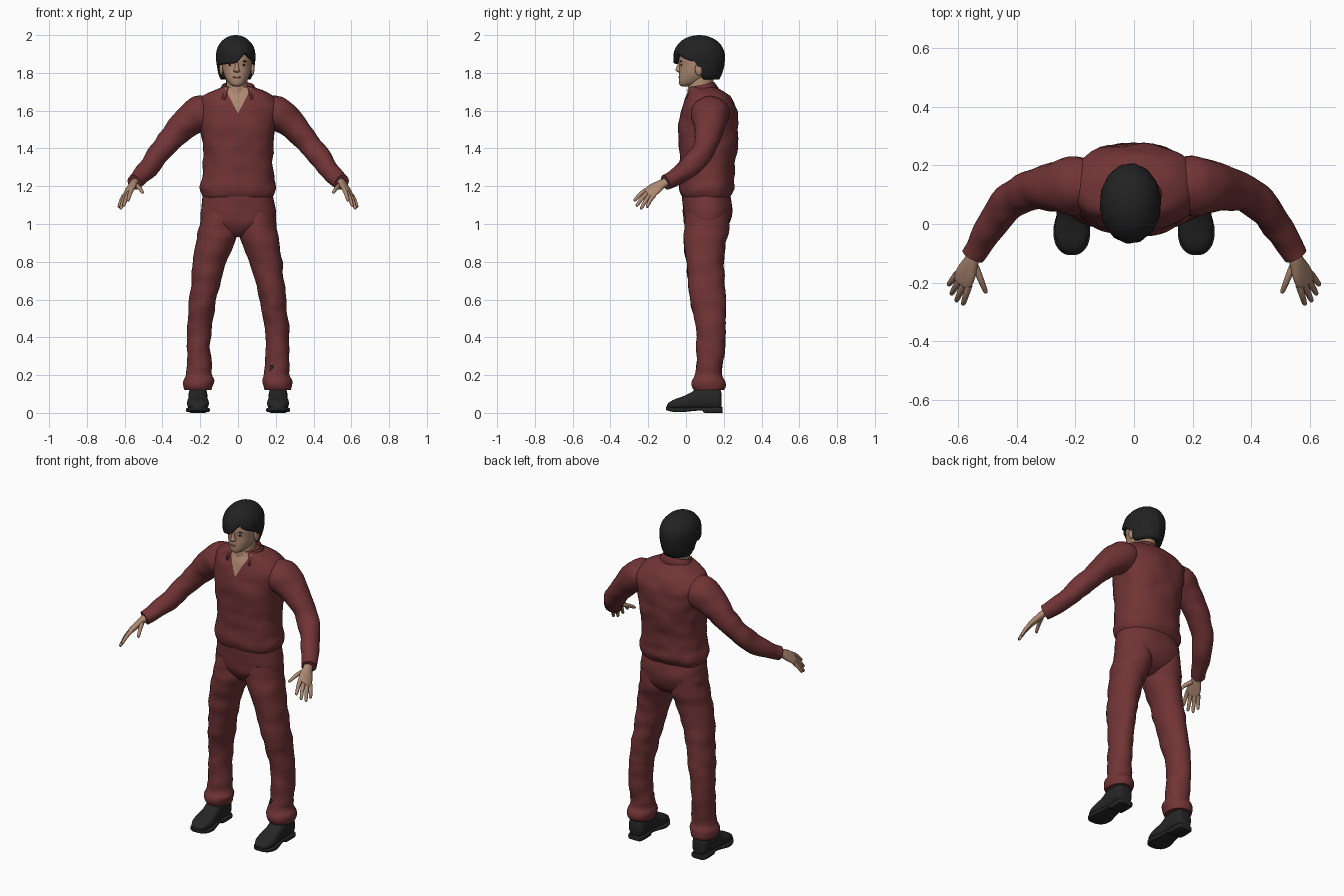
import bpy, bmesh
from math import sin, cos, pi, radians, sqrt
from mathutils import Vector, noise

if "Cube" in bpy.data.objects:
    bpy.data.objects.remove(bpy.data.objects["Cube"])

X, Y, Z = Vector((1, 0, 0)), Vector((0, 1, 0)), Vector((0, 0, 1))


def material(name, *rgb):
    mat = bpy.data.materials.new(name)
    mat.use_nodes = True
    colour = (*rgb, 1)
    mat.diffuse_color = colour
    mat.node_tree.nodes["Principled BSDF"].inputs["Base Color"].default_value = colour
    return mat


CLOTH = material("dark red cloth", .165, .034, .036)
SKIN = material("skin", .42, .25, .165)
HAIR = material("black hair", .016, .016, .017)
LEATHER = material("black leather", .019, .019, .02)
LIP = material("lip", .27, .12, .09)


def finish(name, bm, mat):
    bmesh.ops.recalc_face_normals(bm, faces=bm.faces)
    mesh = bpy.data.meshes.new(name)
    bm.to_mesh(mesh)
    bm.free()
    mesh.materials.append(mat)
    obj = bpy.data.objects.new(name, mesh)
    bpy.context.collection.objects.link(obj)
    bpy.ops.object.select_all(action='DESELECT')
    obj.select_set(True)
    bpy.context.view_layer.objects.active = obj
    bpy.ops.object.shade_smooth_by_angle(angle=radians(50))
    return obj


def bridge(bm, rows, closed=True):
    for low, high in zip(rows, rows[1:]):
        n = len(low)
        for i in range(n if closed else n - 1):
            j = (i + 1) % n
            bm.faces.new((low[i], low[j], high[j], high[i]))


def smooth_rings(rings, steps):
    """Catmull-Rom interpolation of ring centres and radii."""
    rings = [Vector(r) for r in rings]
    out = []
    for i in range(len(rings) - 1):
        p0, p1, p2 = rings[max(i - 1, 0)], rings[i], rings[i + 1]
        p3 = rings[min(i + 2, len(rings) - 1)]
        for k in range(steps):
            t = k / steps
            out.append((p1 * 2 + (p2 - p0) * t + (p0 * 2 - p1 * 5 + p2 * 4 - p3) * t * t
                        + (p1 * 3 - p0 - p2 * 3 + p3) * t ** 3) / 2)
    return out + [rings[-1]]


def loft(name, rings, mat, u=X, v=Y, follow=False, power=1, folds=0, sides=28, steps=4):
    """Skin of (x, y, z, radius u, radius v) rings; follow turns them along the path."""
    rings = smooth_rings(rings, steps)
    centres = [Vector(r[:3]) for r in rings]
    bm = bmesh.new()
    rows = []
    for i, (c, r) in enumerate(zip(centres, rings)):
        a, b = u, v
        if follow:
            t = (centres[min(i + 1, len(rings) - 1)] - centres[max(i - 1, 0)]).normalized()
            a = (u - t * u.dot(t)).normalized()
            b = t.cross(a)
        row = []
        for k in range(sides):
            ca, sa = cos(2 * pi * k / sides), sin(2 * pi * k / sides)
            ca, sa = [(abs(w) ** power) * (1 if w > 0 else -1) for w in (ca, sa)]
            offset = a * ca * max(r[3], .001) + b * sa * max(r[4], .001)
            p = c + offset
            wave = noise.noise(Vector((p.x * 11, p.y * 11, p.z * 17)))
            row.append(bm.verts.new(p + offset.normalized() * wave * folds))
        rows.append(row)
    bridge(bm, rows)
    bm.faces.new(rows[0])
    bm.faces.new(rows[-1])
    return finish(name, bm, mat)


def level(z, x0, x1, y0, y1):
    """Horizontal ring from its left, right, front and back limits."""
    return ((x0 + x1) / 2, (y0 + y1) / 2, z, (x1 - x0) / 2, (y1 - y0) / 2)


def upright(y, half, z0, z1, x=.212):
    """Ring facing along y, for shoes."""
    return (x, y, (z0 + z1) / 2, half, (z1 - z0) / 2)


def centred(rows, x=0):
    return [level(z, x - w, x + w, f, b) for z, w, f, b in rows]


def blob(name, centre, size, mat):
    bm = bmesh.new()
    bmesh.ops.create_uvsphere(bm, u_segments=16, v_segments=10, radius=1)
    for vert in bm.verts:
        vert.co = Vector(centre) + Vector(c * s for c, s in zip(vert.co, size))
    return finish(name, bm, mat)


# Shirt with an open V neck cut into its front
shirt = loft("shirt", centred([
    (1.125, .17, .0, .22), (1.15, .19, -.022, .24), (1.19, .202, -.035, .255),
    (1.25, .19, -.033, .253), (1.35, .184, -.035, .264), (1.45, .192, -.04, .275),
    (1.55, .205, -.035, .275), (1.62, .215, -.02, .265), (1.67, .195, 0, .235),
    (1.70, .15, .012, .2), (1.725, .08, .02, .165)]), CLOTH, power=.85, folds=.01, sides=48)
shirt.data.materials.append(SKIN)
bm = bmesh.new()
bm.from_mesh(shirt.data)
apex, slope = 1.585, .52
for s in (1, -1):
    bmesh.ops.bisect_plane(bm, geom=bm.verts[:] + bm.edges[:] + bm.faces[:],
                           plane_co=(0, 0, apex), plane_no=(s, 0, -slope))
for face in bm.faces:
    c = face.calc_center_median()
    if c.y < .07 and abs(c.x) < (c.z - apex) * slope:
        face.material_index = 1
bm.to_mesh(shirt.data)
bm.free()

# Folded collar, open at the front
bm = bmesh.new()
rows = []
for rx, ry, z, drop in ((.07, .075, 1.69, 0), (.082, .085, 1.738, .015), (.116, .122, 1.685, .03)):
    angles = [radians(-142 + 284 * i / 32) for i in range(33)]
    rows.append([bm.verts.new((rx * sin(t), .09 + ry * cos(t) * (.7 if cos(t) > 0 else 1),
                               z + drop * cos(t))) for t in angles])
bridge(bm, rows, closed=False)
collar = finish("collar", bm, CLOTH)
collar.modifiers.new("thickness", 'SOLIDIFY').thickness = .008

# Trouser seat
loft("trouser_seat", centred([
    (.93, .05, .05, .15), (.96, .12, .015, .2), (1.0, .19, -.008, .228), (1.05, .2, -.015, .243),
    (1.1, .194, -.02, .245), (1.16, .185, -.02, .235)]), CLOTH, power=.9, folds=.006, sides=40)

# Head, neck, nose and ears
CX = -.006
loft("neck", centred([(1.63, .06, .01, .15), (1.7, .057, .008, .14), (1.8, .056, .02, .15)], CX), SKIN)
loft("head", centred([
    (1.729, .012, -.022, .01), (1.736, .032, -.033, .045), (1.755, .05, -.038, .09),
    (1.79, .068, -.037, .135), (1.83, .077, -.034, .16), (1.88, .08, -.037, .172),
    (1.94, .07, -.02, .16), (1.975, .03, .03, .11)], CX), SKIN, power=.92, sides=36)
loft("nose", centred([(1.857, .007, -.04, -.02), (1.826, .011, -.053, -.02),
                      (1.812, .018, -.055, -.02), (1.802, .01, -.04, -.02)], CX), SKIN, sides=14)
blob("mouth", (CX, -.035, 1.777), (.022, .005, .005), LIP)
for s, side in ((1, "left"), (-1, "right")):
    blob(side + "_ear", (CX + s * .083, .068, 1.82), (.01, .02, .034), SKIN)
    blob(side + "_eye", (CX + s * .032, -.025, 1.842), (.014, .004, .005), HAIR)
    blob(side + "_eyebrow", (CX + s * .034, -.026, 1.861), (.02, .005, .004), HAIR)


# Hair cap: long at the back, swept fringe, parted on the left
def hairline(a):
    c, s = cos(a), sin(a)
    if s > -.15:
        t = min((s + .15) / .35, 1)
        return 1.85 - .085 * t * t * (3 - 2 * t)
    part = max(0, 1 - abs(c - .5) / .45)
    return 1.852 + .05 * part + .012 * c


bm = bmesh.new()
rows = []
for i in range(1, 19):
    row = []
    for k in range(56):
        a = 2 * pi * k / 56
        t = sin(i / 18 * pi / 2)
        z = 2 - (2 - hairline(a)) * (1 - cos(i / 18 * pi / 2)) * (.55 + .45 * t)
        h = (z - 1.89) / (.11 if z > 1.89 else .2)
        f = sqrt(max(0, 1 - h * h))
        strand = 1 + .012 * sin(a * 14 + z * 30)
        row.append(bm.verts.new((-.012 + .104 * f * strand * cos(a),
                                 .07 + .136 * f * strand * sin(a), z)))
    rows.append(row)
bridge(bm, rows)
bm.faces.new(rows[0])
hair = finish("hair", bm, HAIR)
thick = hair.modifiers.new("thickness", 'SOLIDIFY')
thick.thickness, thick.offset = .03, -1

# Limbs, built for the left and mirrored for the right
for s, side in ((1, "left_"), (-1, "right_")):
    def limb(name, rings, mat, u=X, **options):
        rings = [(r[0] * s, *r[1:]) for r in rings]
        return loft(side + name, rings, mat, u=Vector((u.x * s, u.y, u.z)), **options)

    limb("trouser_leg", [level(*r) for r in (
        (1.06, .02, .19, .0, .225), (.97, .0, .21, -.01, .226), (.9, .02, .222, -.01, .21),
        (.8, .06, .236, .0, .2), (.7, .09, .246, .01, .203), (.6, .115, .256, .022, .21),
        (.54, .125, .262, .035, .21), (.45, .142, .268, .055, .21), (.35, .147, .271, .058, .205),
        (.25, .14, .273, .055, .193), (.2, .136, .276, .047, .19), (.17, .127, .288, .035, .205),
        (.14, .136, .286, .036, .208), (.12, .14, .282, .045, .2))], CLOTH, folds=.008)

    limb("sleeve", [
        (.13, .125, 1.6, .08, .08), (.2, .13, 1.585, .1, .095), (.265, .128, 1.543, .088, .083),
        (.33, .12, 1.48, .07, .068), (.39, .1, 1.41, .062, .06), (.44, .06, 1.345, .06, .059),
        (.485, -.005, 1.285, .053, .052), (.525, -.065, 1.24, .044, .044),
        (.55, -.108, 1.22, .04, .04)], CLOTH, u=Y, follow=True, folds=.008)

    # Hand: flat palm, four spread fingers and a thumb
    across = Vector((-.63, -.61, .48))
    limb("palm", [(.54, -.09, 1.228, .024, .02), (.553, -.125, 1.213, .028, .02),
                  (.57, -.165, 1.187, .04, .018), (.585, -.197, 1.163, .04, .014),
                  (.588, -.205, 1.158, .028, .008)], SKIN, u=across, follow=True, sides=20)
    knuckle = Vector((.582, -.19, 1.167))
    tips = {"index": (.583, -.276, 1.122), "middle": (.606, -.264, 1.094),
            "ring": (.623, -.24, 1.079), "little": (.632, -.208, 1.088)}
    fingers = [(n + "_finger", knuckle + across * (.031 - .021 * i), Vector(t))
               for i, (n, t) in enumerate(tips.items())]
    fingers.append(("thumb", Vector((.54, -.145, 1.205)), Vector((.503, -.236, 1.165))))
    for name, base, tip in fingers:
        bend = Z * .006
        limb(name, [(*base, .013, .012), (*(base.lerp(tip, .5) + bend), .011, .0105),
                    (*base.lerp(tip, .92), .008, .008), (*tip, .002, .002)],
             SKIN, u=across, follow=True, sides=12)

    # Shoe upper and sole
    limb("shoe", [upright(*r) for r in (
        (.188, .03, .03, .1), (.175, .046, .015, .135), (.12, .05, .015, .15), (.07, .05, .015, .14),
        (.03, .052, .015, .11), (-.02, .058, .015, .086), (-.06, .052, .017, .072),
        (-.09, .035, .02, .055), (-.1, .015, .025, .042))], LEATHER, v=Z, power=.8, sides=24)
    limb("shoe_sole", [upright(*r) for r in (
        (.192, .03, 0, .03), (.18, .046, 0, .03), (.1, .046, 0, .03), (.085, .044, .012, .03),
        (.04, .05, .01, .03), (-.02, .063, .004, .028), (-.07, .055, .006, .03),
        (-.098, .032, .012, .034), (-.106, .012, .017, .034))], LEATHER, v=Z, power=.35, sides=24)

# Dark stain on the left shin
blob("shin_stain", (.18, .064, .235), (.014, .008, .02), LEATHER)
